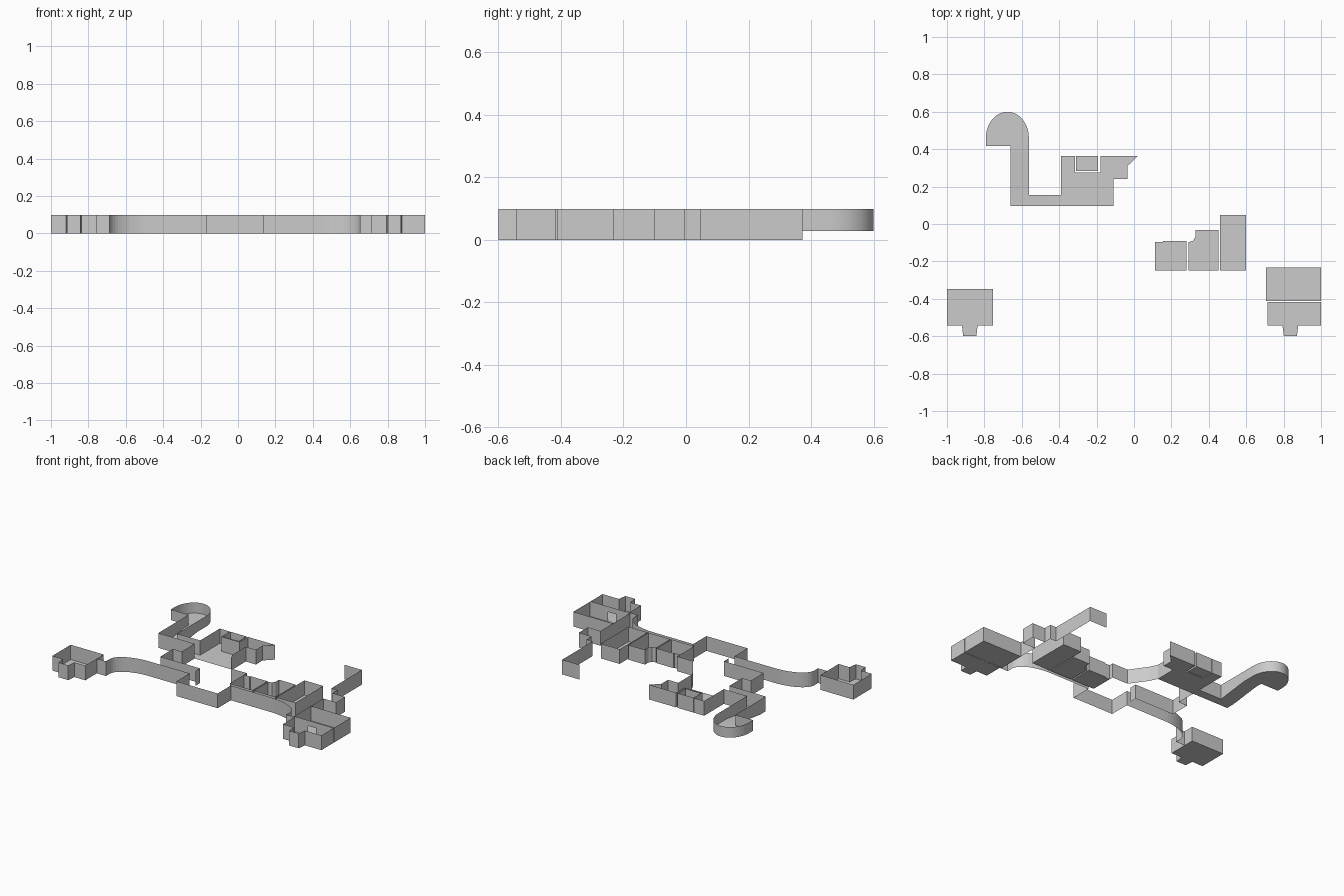
import bpy, bmesh
from math import sin, cos, pi

if "Cube" in bpy.data.objects:
    bpy.data.objects.remove(bpy.data.objects["Cube"])

H = 0.099


def make(name, bm):
    bmesh.ops.remove_doubles(bm, verts=bm.verts, dist=0.0005)
    me = bpy.data.meshes.new(name)
    bm.to_mesh(me)
    bm.free()
    ob = bpy.data.objects.new(name, me)
    bpy.context.collection.objects.link(ob)
    return ob


def walls(bm, pts, closed=False, base=lambda x, y: 0.0, skip=()):
    """Thin upright wall ribbon along a plan path."""
    n = len(pts)
    for i in range(n if closed else n - 1):
        if i in skip:
            continue
        a, b = pts[i], pts[(i + 1) % n]
        q = [(*a, base(*a)), (*b, base(*b)), (*b, H), (*a, H)]
        bm.faces.new([bm.verts.new(p) for p in q])


def floor(bm, pts, base=lambda x, y: 0.0):
    bm.faces.new([bm.verts.new((x, y, base(x, y))) for x, y in pts])


def rect(x0, x1, y0, y1):
    return [(x0, y0), (x1, y0), (x1, y1), (x0, y1)]


def room(name, pts, skip=()):
    bm = bmesh.new()
    floor(bm, pts)
    walls(bm, pts, True, skip=skip)
    return make(name, bm)


def path(name, pts):
    bm = bmesh.new()
    walls(bm, pts)
    return make(name, bm)


def bay(cx):
    """Tapered bay on the south side, listed west to east."""
    return [(cx - .042, -.543), (cx - .035, -.6), (cx + .035, -.6), (cx + .042, -.543)]


# End rooms with bays
room("west_room", [(-1, -.543)] + bay(-.878) + [(-.755, -.543), (-.755, -.348), (-1, -.348)])
room("east_room_south", [(.715, -.543)] + bay(.836) + [(1, -.543), (1, -.416), (.715, -.416)], skip=(6,))
room("east_room_north", rect(.705, 1, -.411, -.232), skip=(0,))

# Dividing walls with a doorway between the two east rooms
bm = bmesh.new()
D0, D1, DH = .81, .87, .065
for y, x0 in ((-.416, .715), (-.411, .705)):
    for a, b, z0 in ((x0, D0, 0), (D0, D1, DH), (D1, 1, 0)):
        bm.faces.new([bm.verts.new(p) for p in
                      ((a, y, z0), (b, y, z0), (b, y, H), (a, y, H))])
make("east_dividing_wall", bm)

# Row of three rooms
room("row_room_small", [(.113, -.248), (.282, -.248), (.282, -.091), (.155, -.091), (.155, -.097), (.113, -.097)])
room("row_room_middle", [(.291, -.248), (.452, -.248), (.452, -.033), (.328, -.033),
                         (.328, -.07), (.315, -.09), (.291, -.098)])
room("row_room_large", rect(.46, .6, -.248, .048))

# Symmetric curved hall walls joined by the central recess
MID = -.0175


def curve(s):
    pts = [(.738, -.42), (.67, -.42)]
    for i in range(13):
        t = pi / 2 * i / 12
        pts.append((.45 + .22 * cos(t), -.38 + .11 * sin(t)))
    pts += [(.153, -.27), (.153, -.41)]
    return [(MID + s * x, y) for x, y in pts]


path("hall_south_wall", curve(-1) + curve(1)[::-1])

# North side of the hall, linking west wing and room row
path("hall_north_wall_west", [(-.16, -.225), (-.16, -.175), (-.455, -.175), (-.455, -.04),
                              (-.39, -.04), (-.39, .096)])
path("hall_north_wall_east", [(-.11, .096), (-.085, .045), (-.005, -.068), (.113, -.068), (.113, -.097)])

# East passage with a side alcove
path("east_passage_wall", [(.53, .372), (.66, .372), (.66, .048), (.705, .048), (.705, -.005),
                           (.80, -.005), (.80, -.1), (.705, -.1), (.705, -.232)])

# North wing main chamber
room("north_chamber", [(-.39, .096), (-.11, .096), (-.11, .24), (-.035, .24), (-.035, .31), (.02, .364),
                       (-.18, .364), (-.18, .275), (-.315, .275), (-.315, .364), (-.39, .364),
                       (-.39, .155)], skip=(0, 11))
room("north_closet", rect(-.31, -.193, .283, .364))


# Ramp passage rising to the rounded apse
def ramp(x, y):
    return .028 * min(1, max(0, (y - .155) / .215))


bm = bmesh.new()
arc = [(-.677 + .115 * cos(pi * i / 20), .46 + .14 * sin(pi * i / 20)) for i in range(21)]
apse = [(-.66, .372), (-.562, .372)] + arc + [(-.792, .418), (-.66, .418)]
floor(bm, [(-.66, .096), (-.39, .096), (-.39, .155), (-.562, .155), (-.66, .155)])
floor(bm, rect(-.66, -.562, .155, .372), ramp)
floor(bm, apse, ramp)
walls(bm, [(-.39, .155), (-.562, .155)] + apse[1:] +
      [(-.66, .372), (-.66, .155), (-.66, .096), (-.39, .096)], base=ramp)
ob = make("ramp_passage", bm)
bpy.context.view_layer.objects.active = ob
ob.select_set(True)
bpy.ops.object.shade_smooth_by_angle(angle=.5)
